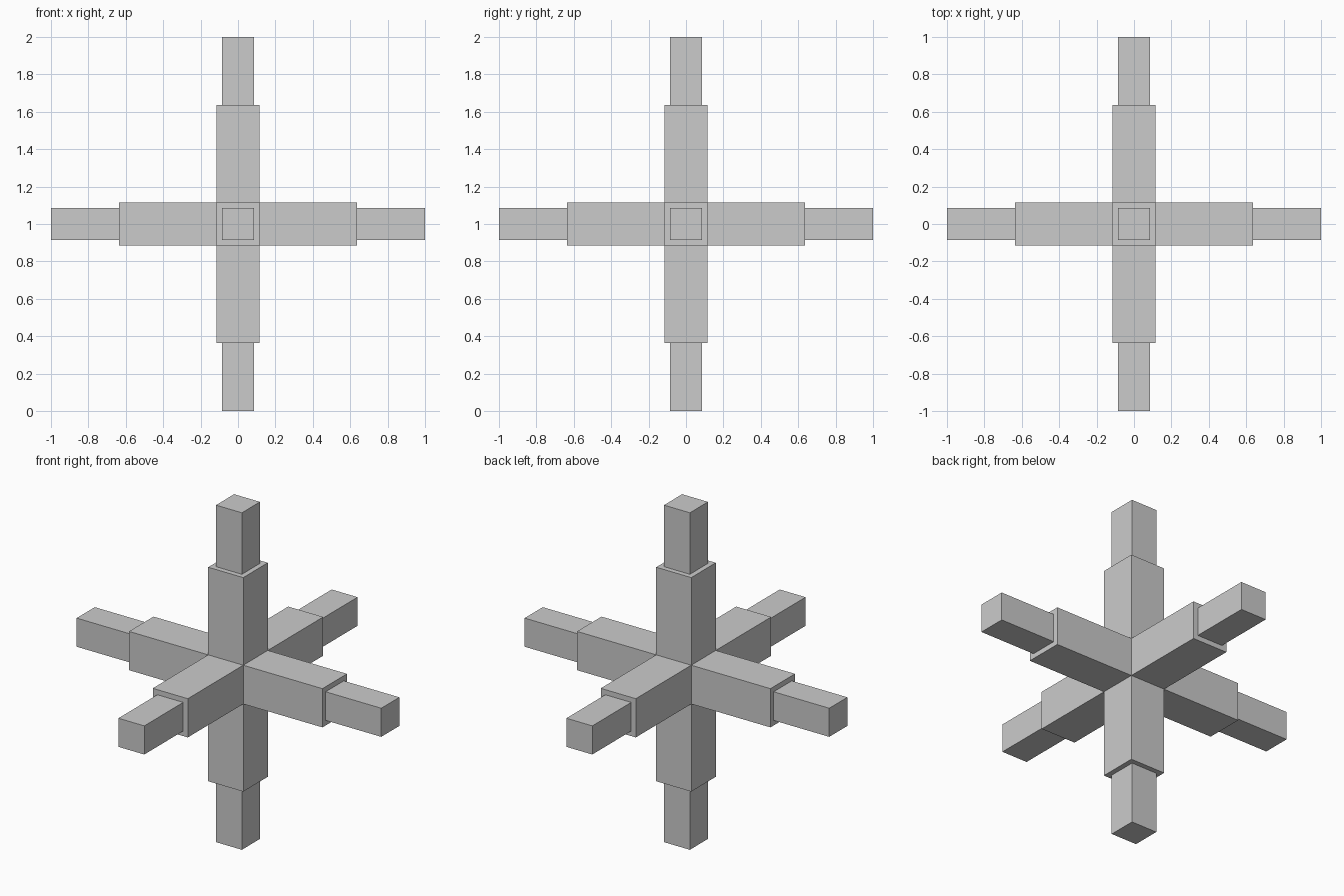
import bpy
import bmesh

if "Cube" in bpy.data.objects:
    bpy.data.objects.remove(bpy.data.objects["Cube"])

HUB = 0.115      # half width of the thick arms
TIP = 0.0725     # half width of the thin tips
STEP = 0.635     # distance from centre to the end of a thick arm
REACH = 1.0      # distance from centre to the end of a tip


def extrude_out(bm, faces, distance):
    """Extrude every face separately along its own normal."""
    new = bmesh.ops.extrude_discrete_faces(bm, faces=faces)["faces"]
    for f in new:
        f.normal_update()
        offset = f.normal * distance
        bmesh.ops.translate(bm, verts=f.verts[:], vec=offset)
    return new


bm = bmesh.new()

# Central hub cube
bmesh.ops.create_cube(bm, size=2 * HUB)

# Six thick arms
ends = extrude_out(bm, bm.faces[:], STEP - HUB)

# Six thin tips stepped in from the arm ends
bmesh.ops.inset_individual(bm, faces=ends, thickness=HUB - TIP)
extrude_out(bm, ends, REACH - STEP)

bmesh.ops.recalc_face_normals(bm, faces=bm.faces[:])
mesh = bpy.data.meshes.new("six_armed_cross")
bm.to_mesh(mesh)
bm.free()

cross = bpy.data.objects.new("six_armed_cross", mesh)
cross.location.z = REACH
bpy.context.collection.objects.link(cross)
